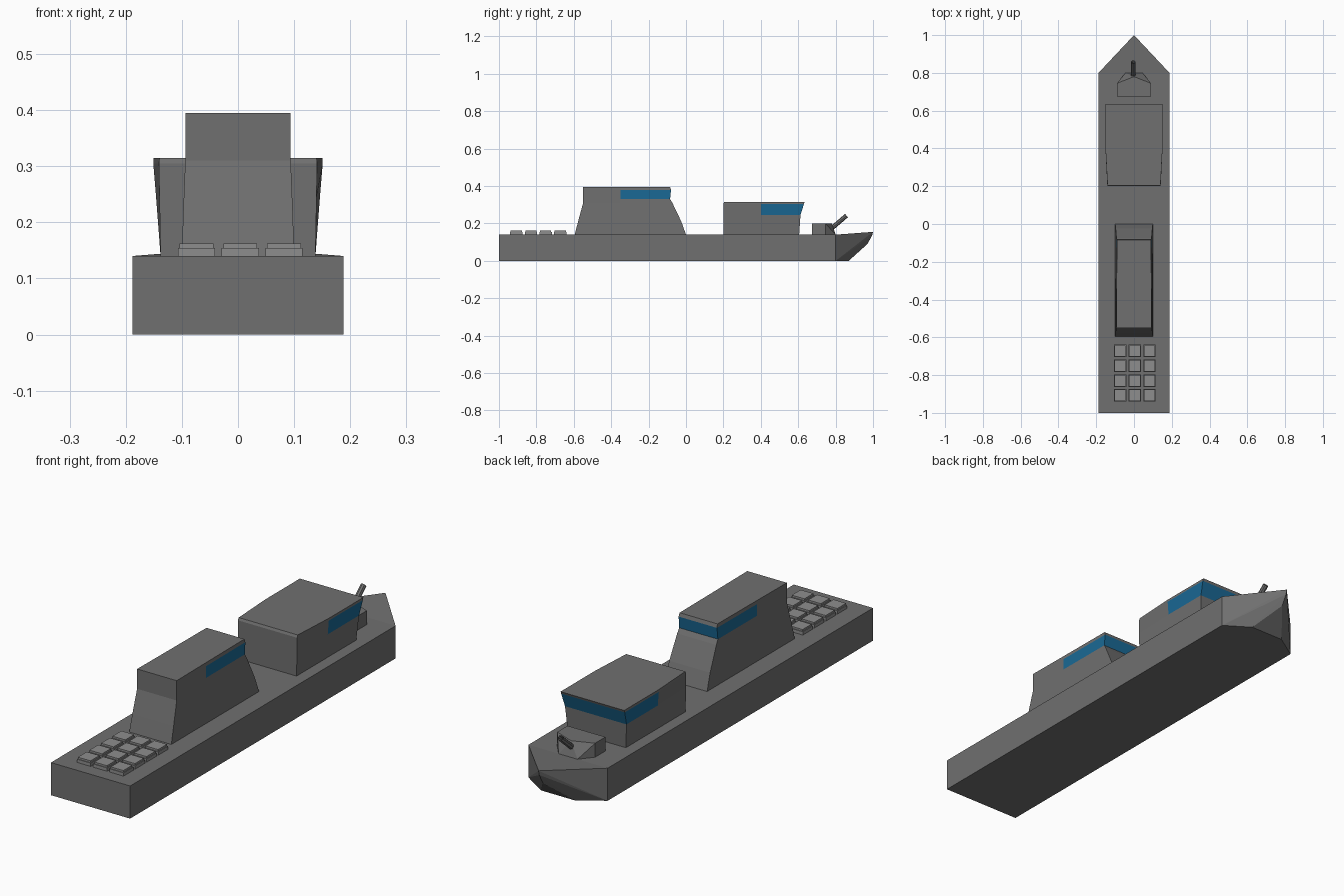
import bpy, bmesh
from mathutils import Vector, Matrix

if "Cube" in bpy.data.objects:
    bpy.data.objects.remove(bpy.data.objects["Cube"])


def material(name, rgb):
    m = bpy.data.materials.new(name)
    m.diffuse_color = (*rgb, 1)
    m.use_nodes = True
    m.node_tree.nodes["Principled BSDF"].inputs["Base Color"].default_value = m.diffuse_color
    return m


grey = material("dark_grey", (0.16, 0.16, 0.16))
pale = material("pale_grey", (0.27, 0.27, 0.27))
blue = material("window_blue", (0.01, 0.14, 0.30))


def finish(name, bm, mats):
    bmesh.ops.recalc_face_normals(bm, faces=bm.faces[:])
    me = bpy.data.meshes.new(name)
    bm.to_mesh(me)
    bm.free()
    for m in mats:
        me.materials.append(m)
    ob = bpy.data.objects.new(name, me)
    bpy.context.collection.objects.link(ob)
    return ob


def add_box(bm, lo, hi):
    lo, hi = Vector(lo), Vector(hi)
    mat = Matrix.Translation((lo + hi) / 2) @ Matrix.Diagonal((*(hi - lo), 1))
    bmesh.ops.create_cube(bm, size=1, matrix=mat)


def mirrored_hull(name, half_points):
    """Convex solid from points given on one side of x = 0."""
    bm = bmesh.new()
    for x, y, z in half_points:
        for s in ((1, -1) if x else (1,)):
            bm.verts.new((s * x, y, z))
    bmesh.ops.convex_hull(bm, input=bm.verts[:])
    bmesh.ops.dissolve_limit(bm, angle_limit=0.01, verts=bm.verts[:], edges=bm.edges[:])
    return finish(name, bm, [grey])


def deckhouse(name, rows, window_row):
    """Loft of six-sided rings (z, y back/mid/front, half widths back/mid/front);
    the front half of one row becomes the wrap-around window."""
    bm = bmesh.new()
    rings = []
    for z, y0, ym, y1, w0, wm, w1 in rows:
        ring = [(-w0, y0), (w0, y0), (wm, ym), (w1, y1), (-w1, y1), (-wm, ym)]
        rings.append([bm.verts.new((x, y, z)) for x, y in ring])
    for r, (a, b) in enumerate(zip(rings, rings[1:])):
        for i in range(6):
            j = (i + 1) % 6
            f = bm.faces.new((a[i], a[j], b[j], b[i]))
            if r == window_row and i in (2, 3, 4):
                f.material_index = 1
    bm.faces.new(rings[0][::-1])
    bm.faces.new(rings[-1])
    return finish(name, bm, [grey, blue])


# Hull and pointed bow
bm = bmesh.new()
add_box(bm, (-0.188, -1, 0), (0.188, 0.8, 0.14))
finish("hull", bm, [grey])
mirrored_hull("bow", [(0.188, 0.8, 0), (0.188, 0.8, 0.14), (0.08, 0.87, 0),
                      (0, 0.97, 0.09), (0, 0.995, 0.135), (0, 1, 0.155)])

# Tall stern-side tower with sloping ends
deckhouse("rear_tower", [
    (0.14, -0.595, -0.35, 0.0, 0.10, 0.10, 0.10),
    (0.21, -0.577, -0.35, -0.025, 0.098, 0.098, 0.097),
    (0.31, -0.55, -0.35, -0.073, 0.094, 0.094, 0.093),
    (0.33, -0.55, -0.35, -0.085, 0.094, 0.093, 0.092),
    (0.38, -0.55, -0.35, -0.08, 0.094, 0.093, 0.091),
    (0.395, -0.55, -0.35, -0.085, 0.094, 0.092, 0.09)], 3)

# Low bridge behind the gun
deckhouse("bridge", [
    (0.14, 0.2, 0.4, 0.605, 0.138, 0.138, 0.138),
    (0.245, 0.2, 0.4, 0.612, 0.14, 0.146, 0.146),
    (0.305, 0.2, 0.4, 0.631, 0.141, 0.151, 0.151),
    (0.315, 0.205, 0.4, 0.635, 0.14, 0.151, 0.151)], 1)

# Gun turret with a raised barrel
mirrored_hull("gun_turret", [
    (0.09, 0.675, 0.14), (0.09, 0.745, 0.14), (0.045, 0.8, 0.14),
    (0.09, 0.675, 0.2), (0.09, 0.745, 0.2), (0, 0.78, 0.2)])
start, end = Vector((-0.004, 0.765, 0.162)), Vector((-0.004, 0.858, 0.242))
axis = end - start
bm = bmesh.new()
bmesh.ops.create_cone(bm, cap_ends=True, segments=8, radius1=0.012, radius2=0.012,
                      depth=axis.length)
muzzle = max(bm.faces, key=lambda f: f.calc_center_median().z)
bmesh.ops.inset_region(bm, faces=[muzzle], thickness=0.004)
bmesh.ops.translate(bm, verts=muzzle.verts[:], vec=(0, 0, -0.03))
bm.transform(Matrix.Translation((start + end) / 2)
             @ axis.to_track_quat('Z', 'Y').to_matrix().to_4x4())
finish("gun_barrel", bm, [grey])

# Grid of launch hatches on the stern deck, each with a smaller lid
bm = bmesh.new()
for col in range(3):
    for row in range(4):
        x, y = 0.004 + 0.078 * (col - 1), -0.672 - 0.0785 * row
        for r, z0, z1 in ((0.033, 0.138, 0.154), (0.03, 0.154, 0.162)):
            add_box(bm, (x - r, y - r, z0), (x + r, y + r, z1))
finish("stern_hatches", bm, [pale])
